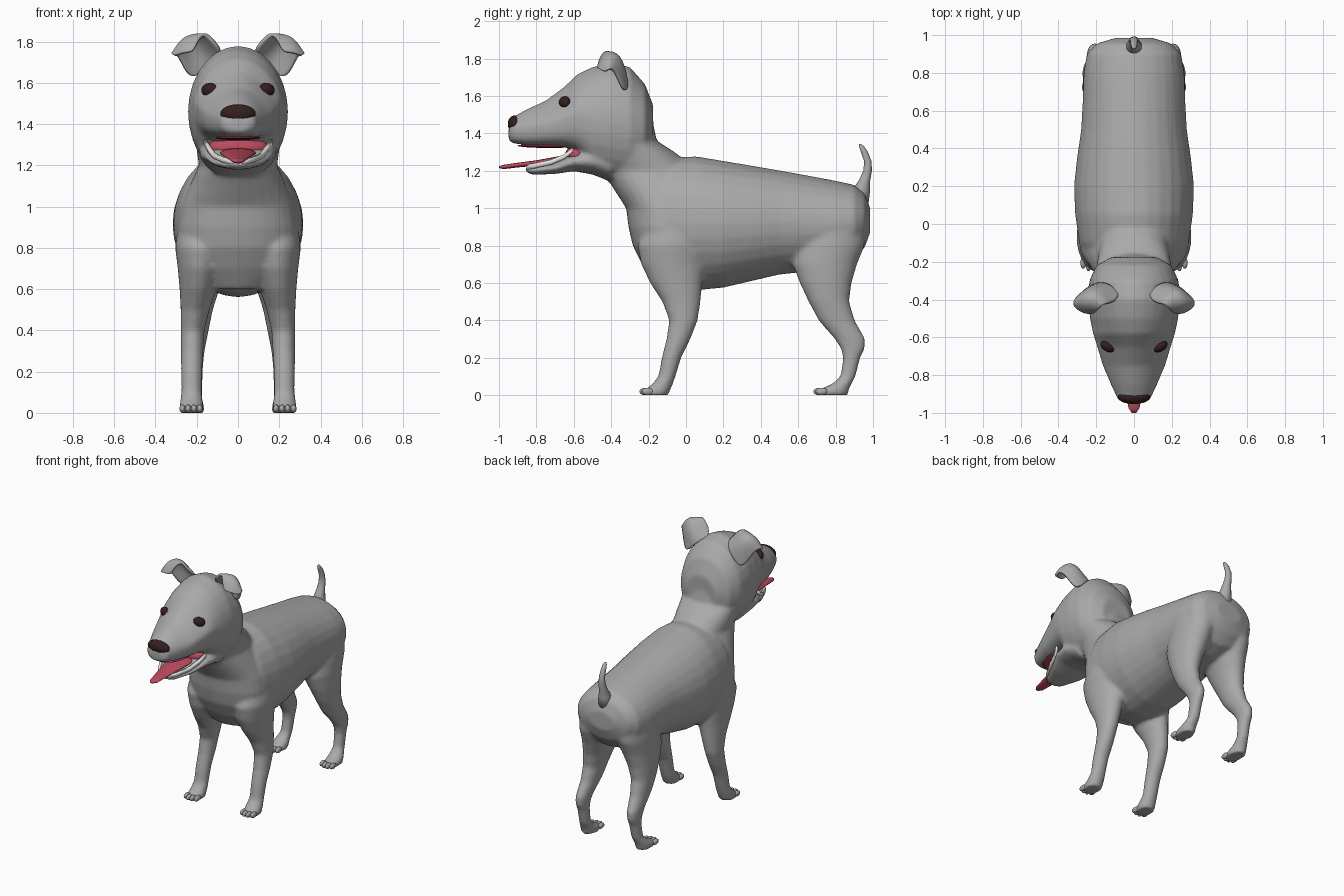
import bpy, bmesh, math
from mathutils import Matrix, Vector


def material(name, rgb):
    m = bpy.data.materials.new(name)
    m.diffuse_color = (*rgb, 1)
    return m


GREY = material("grey coat", (0.40, 0.40, 0.40))
DARK = material("dark brown", (0.035, 0.013, 0.013))
PINK = material("tongue pink", (0.50, 0.07, 0.11))
WHITE = material("tooth white", (0.80, 0.80, 0.78))


def loft(bm, rings, axis, side=1, n=28):
    """Rings: (position, low, high, x0, x1, top pinch, lower squareness)."""
    loops = []
    for t, a0, a1, x0, x1, *extra in rings:
        pinch, e = extra if extra else (0, 1)
        loop = []
        for i in range(n):
            ang = 2 * math.pi * i / n
            c, s = math.cos(ang), math.sin(ang)
            if s < 0:
                c = math.copysign(abs(c) ** e, c)
                s = -abs(s) ** e
            c *= 1 - pinch * max(0, s)
            x = side * ((x0 + x1) / 2 + c * (x1 - x0) / 2)
            a = (a0 + a1) / 2 + s * (a1 - a0) / 2
            loop.append(bm.verts.new((x, t, a) if axis == "Y" else (x, a, t)))
        loops.append(loop)
    faces = [bm.faces.new(loops[0]), bm.faces.new(loops[-1])]
    for p, q in zip(loops, loops[1:]):
        for i in range(n):
            j = (i + 1) % n
            faces.append(bm.faces.new((p[i], p[j], q[j], q[i])))
    bmesh.ops.recalc_face_normals(bm, faces=faces)


def ball(bm, centre, radii, turn=0):
    mat = (Matrix.Translation(centre) @ Matrix.Rotation(turn, 4, "Z")
           @ Matrix.Diagonal((*radii, 1)))
    bmesh.ops.create_uvsphere(bm, u_segments=20, v_segments=12, radius=1, matrix=mat)


def finish(bm, name, mat):
    me = bpy.data.meshes.new(name)
    bm.to_mesh(me)
    bm.free()
    for p in me.polygons:
        p.use_smooth = True
    me.materials.append(mat)
    ob = bpy.data.objects.new(name, me)
    bpy.context.collection.objects.link(ob)
    return ob


def sym(rows):
    """Turn (position, low, high, half width, ...) into centred rings."""
    return [(t, a0, a1, -w, w, *r) for t, a0, a1, w, *r in rows]


# Body: torso, neck, head, jaw and legs fused into one skin
bm = bmesh.new()
torso = [(-.2, .66, 1.2, .25), (-.1, .58, 1.265, .29), (.05, .56, 1.278, .312),
         (.2, .575, 1.253, .318), (.35, .61, 1.228, .302), (.5, .645, 1.202, .28),
         (.65, .66, 1.175, .272), (.8, .68, 1.147, .267), (.9, .72, 1.125, .25),
         (.955, .79, 1.08, .2), (.985, .87, 1.0, .1)]
loft(bm, sym(torso), "Y")
neck = [(.6, -.17, .07, .16), (.7, -.235, .1, .25), (.8, -.285, .1, .285),
        (.9, -.308, .1, .29), (1.0, -.32, .1, .275), (1.1, -.385, .1, .235),
        (1.2, -.45, .06, .19), (1.3, -.5, -.06, .205), (1.36, -.5, -.155, .22),
        (1.45, -.48, -.175, .225), (1.55, -.45, -.185, .2)]
loft(bm, sym(neck), "Z")
head = [(-.948, 1.365, 1.43, .055, 0, .8), (-.93, 1.348, 1.485, .085, 0, .7),
        (-.85, 1.337, 1.53, .122, .2, .6), (-.75, 1.332, 1.575, .165, .35, .6),
        (-.65, 1.328, 1.65, .195, .4, .6), (-.58, 1.30, 1.717, .217, .2, .7),
        (-.5, 1.19, 1.755, .234, .05, .9), (-.4, 1.14, 1.78, .243, 0, 1),
        (-.3, 1.13, 1.755, .237, 0, 1), (-.22, 1.2, 1.665, .2, 0, 1),
        (-.175, 1.3, 1.55, .12, 0, 1)]
loft(bm, sym(head), "Y")
jaw = [(-.86, 1.195, 1.22, .035), (-.82, 1.178, 1.225, .075), (-.7, 1.183, 1.245, .13),
       (-.6, 1.198, 1.30, .172), (-.5, 1.18, 1.33, .19), (-.4, 1.14, 1.32, .17)]
loft(bm, sym(jaw), "Y")

front_leg = [(.92, -.2, .1, .1, .29), (.8, -.26, .12, .06, .305), (.7, -.24, .1, .08, .292),
             (.6, -.192, .088, .105, .283), (.5, -.127, .078, .138, .278),
             (.4, -.09, .063, .162, .278), (.3, -.105, .024, .168, .277),
             (.2, -.13, -.026, .173, .276), (.1, -.148, -.056, .175, .275),
             (.06, -.18, -.07, .17, .28), (.035, -.215, -.08, .168, .285),
             (0, -.225, -.095, .168, .285)]
hind_leg = [(.95, .65, .96, .02, .255), (.8, .58, .955, .03, .27), (.7, .57, .915, .05, .272),
            (.6, .608, .885, .09, .27), (.5, .655, .873, .122, .265),
            (.4, .708, .903, .142, .257), (.3, .795, .96, .162, .252),
            (.25, .827, .957, .168, .25), (.2, .84, .932, .17, .248),
            (.1, .825, .907, .173, .25), (.06, .78, .885, .17, .265),
            (.035, .72, .873, .165, .275), (0, .705, .865, .165, .275)]
for side in (1, -1):
    loft(bm, front_leg, "Z", side)
    loft(bm, hind_leg, "Z", side)
body = finish(bm, "body", GREY)
rm = body.modifiers.new("fuse", "REMESH")
rm.mode = "VOXEL"
rm.voxel_size = 0.012
rm.use_smooth_shade = True
sm = body.modifiers.new("soften", "SMOOTH")
sm.factor = 0.5
sm.iterations = 8

# Toes
bm = bmesh.new()
for side in (1, -1):
    for y, x0, x1 in ((-.205, .185, .269), (.725, .18, .26)):
        for k in range(4):
            x = x0 + (x1 - x0) * k / 3
            reach = -.012 if k in (1, 2) else 0
            ball(bm, (side * x, y + reach, .02), (.015, .032, .02))
finish(bm, "toes", GREY)

# Tail
bm = bmesh.new()
tail = [(1.02, .88, .975, .05), (1.1, .89, .985, .04), (1.15, .925, .985, .03),
        (1.2, .948, .994, .024), (1.25, .953, .992, .021), (1.3, .935, .973, .018),
        (1.33, .925, .952, .013), (1.343, .926, .938, .006)]
loft(bm, sym(tail), "Z", n=16)
finish(bm, "tail", GREY)

# Ears: a curved sheet whose tip folds forward
ear_rows = [[(.07, -.38, 1.74), (.14, -.31, 1.71), (.215, -.32, 1.61)],
            [(.115, -.42, 1.80), (.2, -.31, 1.78), (.255, -.35, 1.66)],
            [(.16, -.42, 1.845), (.24, -.35, 1.84), (.288, -.38, 1.735)],
            [(.195, -.455, 1.81), (.275, -.42, 1.83), (.318, -.41, 1.75)],
            [(.215, -.47, 1.745), (.265, -.47, 1.75), (.315, -.435, 1.725)]]
bm = bmesh.new()
grid = [[bm.verts.new(p) for p in row] for row in ear_rows]
for r0, r1 in zip(grid, grid[1:]):
    for i in range(2):
        bm.faces.new((r0[i], r0[i + 1], r1[i + 1], r1[i]))
ears = finish(bm, "ears", GREY)
ears.modifiers.new("pair", "MIRROR")
sub = ears.modifiers.new("round", "SUBSURF")
sub.levels = sub.render_levels = 3
thick = ears.modifiers.new("thickness", "SOLIDIFY")
thick.thickness = 0.016
thick.offset = 0

# Eyes and nose
bm = bmesh.new()
for side in (1, -1):
    ball(bm, (side * .137, -.648, 1.565), (.043, .028, .034), side * .45)
finish(bm, "eyes", DARK)
bm = bmesh.new()
ball(bm, (0, -.916, 1.45), (.086, .037, .046))
finish(bm, "nose", DARK)

# Mouth lining and tongue
bm = bmesh.new()
ball(bm, (0, -.585, 1.285), (.15, .06, .055))
ball(bm, (0, -.73, 1.334), (.11, .17, .012))
finish(bm, "mouth_lining", PINK)
bm = bmesh.new()
tongue = [(-1.0, 1.215, 1.225, .012), (-.975, 1.209, 1.232, .029), (-.9, 1.218, 1.243, .043),
          (-.8, 1.227, 1.256, .06), (-.68, 1.238, 1.278, .085), (-.57, 1.245, 1.29, .09)]
loft(bm, sym(tongue), "Y", n=20)
finish(bm, "tongue", PINK)

# Lower teeth: a slim band following the jaw rim
half = [(.158, -.605, 1.312), (.138, -.65, 1.275), (.115, -.72, 1.246),
        (.07, -.81, 1.226), (.035, -.845, 1.219)]
path = [Vector(p) for p in half] + [Vector((-x, y, z)) for x, y, z in reversed(half)]
bm = bmesh.new()
rings = []
for p in path:
    out = Vector((p.x, (p.y + .6) * .6, 0)).normalized() * .009
    up = Vector((0, 0, .013))
    rings.append([bm.verts.new(p + a * out + b * up)
                  for a, b in ((1, -1), (1, 1), (-1, 1), (-1, -1))])
for p, q in zip(rings, rings[1:]):
    for i in range(4):
        j = (i + 1) % 4
        bm.faces.new((p[i], p[j], q[j], q[i]))
bm.faces.new(rings[0])
bm.faces.new(rings[-1])
bmesh.ops.recalc_face_normals(bm, faces=bm.faces)
finish(bm, "lower_teeth", WHITE)
